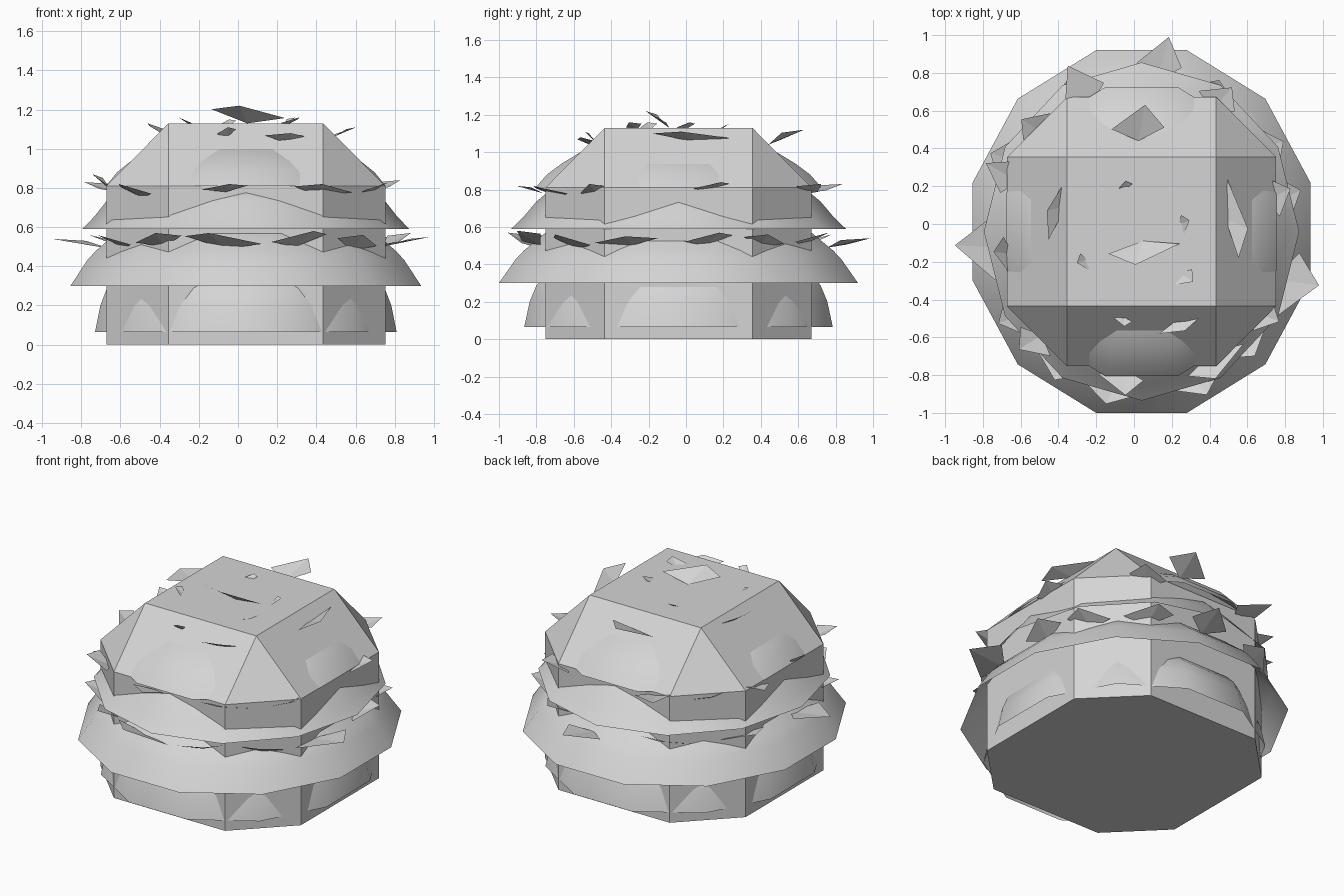
import bpy, bmesh, math

if "Cube" in bpy.data.objects:
    bpy.data.objects.remove(bpy.data.objects["Cube"])

CX, CY = 0.04, -0.04

stone = bpy.data.materials.new("plain_grey")
stone.diffuse_color = (0.66, 0.66, 0.66, 1)
stone.use_nodes = True
stone.node_tree.nodes["Principled BSDF"].inputs["Base Color"].default_value = stone.diffuse_color


def finish(name, bm, smooth=False):
    me = bpy.data.meshes.new(name)
    bm.to_mesh(me)
    bm.free()
    me.materials.append(stone)
    for p in me.polygons:
        p.use_smooth = smooth
    ob = bpy.data.objects.new(name, me)
    ob.location = (CX, CY, 0)
    bpy.context.collection.objects.link(ob)
    return ob


# Core: bevelled block with eight sides narrowing to a square top
bm = bmesh.new()
W, C = 0.712, 0.395
corners = [(C, -W), (W, -C), (W, C), (C, W), (-C, W), (-W, C), (-W, -C), (-C, -W)]
low = [bm.verts.new((x, y, 0)) for x, y in corners]
mid = [bm.verts.new((x, y, 0.81)) for x, y in corners]
top = [bm.verts.new((x, y, 1.13)) for x, y in ((C, -C), (C, C), (-C, C), (-C, -C))]
bm.faces.new(low[::-1])
bm.faces.new(top)
for i in range(8):
    j = (i + 1) % 8
    bm.faces.new((low[i], low[j], mid[j], mid[i]))
for i in range(4):
    a, b, c = mid[2 * i], mid[2 * i + 1], mid[(2 * i + 2) % 8]
    bm.faces.new((a, b, top[i]))
    bm.faces.new((b, c, top[(i + 1) % 4], top[i]))
finish("core_block", bm)


# Open twelve-sided shells poking through the core
def shell(name, rx, ry, turn, profile):
    bm = bmesh.new()
    rings = []
    for s, z in profile[:-1]:
        rings.append([bm.verts.new((rx * s * math.cos(math.radians(turn + 30 * k)),
                                    ry * s * math.sin(math.radians(turn + 30 * k)), z))
                      for k in range(12)])
    tip = bm.verts.new((0, 0, profile[-1][1]))
    for lo, hi in zip(rings, rings[1:]):
        for k in range(12):
            n = (k + 1) % 12
            bm.faces.new((lo[k], lo[n], hi[n], hi[k]))
    for k in range(12):
        bm.faces.new((rings[-1][k], rings[-1][(k + 1) % 12], tip))
    finish(name, bm, True)


shell("bottom_shell", 0.797, 0.854, 15,
      [(1, .065), (.965, .2), (.92, .29), (.86, .34), (.6, .46), (0, .55)])
shell("wide_shell", 0.927, 0.994, 15,
      [(1, .30), (.905, .43), (.86, .475), (.79, .53), (.74, .57), (.5, .68), (0, .76)])
shell("middle_shell", 0.835, 0.895, 0,
      [(1, .59), (.925, .655), (.85, .735), (.79, .78), (.6, .86), (0, .93)])
shell("upper_shell", 0.74, 0.792, 15,
      [(1, .81), (.92, .88), (.815, .94), (.685, 1.0), (.4, 1.07), (0, 1.1)])


# Leaves: folded scraps, given as angle, radius, height, half width, reach, rise
def leaves(name, rows):
    bm = bmesh.new()
    for i, (ang, r, z, w, out, rise) in enumerate(rows):
        a = math.radians(ang)
        side = 1 if i % 2 else -1

        def at(d, t, h):
            return bm.verts.new((d * math.cos(a) - t * math.sin(a),
                                 d * math.sin(a) + t * math.cos(a), h))
        inner = at(r, 0, z)
        left = at(r + out * .35, -w, z + rise * (.8 if side < 0 else .3))
        right = at(r + out * .35, w, z + rise * (.8 if side > 0 else .3))
        tip = at(r + out, side * w * .3, z + rise)
        bm.faces.new((inner, left, tip))
        bm.faces.new((inner, tip, right))
    finish(name, bm)


leaves("lower_leaves", [
    (187, .70, .49, .16, .29, .05), (340, .74, .50, .18, .24, .05),
    (262, .76, .49, .20, .17, .08), (289, .78, .50, .15, .15, .08),
    (84, .80, .49, .12, .24, .05), (12, .71, .50, .13, .16, .07),
    (35, .75, .49, .13, .14, .07), (60, .76, .50, .15, .14, .07),
    (118, .76, .49, .16, .14, .07), (150, .74, .50, .14, .16, .06),
    (215, .75, .49, .12, .15, .07), (237, .77, .50, .14, .14, .07),
    (315, .76, .48, .14, .13, .08)])

leaves("rim_leaves", [
    (158, .70, .78, .09, .20, .05), (14, .68, .79, .10, .14, .05),
    (300, .74, .76, .17, .13, .06), (325, .74, .76, .09, .13, .07),
    (226, .76, .75, .11, .14, .07), (112, .72, .78, .11, .24, .05),
    (60, .74, .77, .11, .16, .06), (262, .73, .78, .12, .14, .04),
    (190, .69, .78, .10, .10, .09), (135, .74, .76, .10, .13, .07)])

leaves("slope_leaves", [
    (8, .45, 1.06, .21, .11, .05), (161, .42, 1.06, .20, .09, .07),
    (299, .49, 1.02, .18, .08, .06), (258, .46, 1.06, .05, .05, .05),
    (92, .48, 1.04, .14, .19, .08)])

leaves("crown_leaves", [
    (278, .05, 1.13, .19, .12, .09), (313, .30, 1.12, .06, .08, .04),
    (208, .32, 1.12, .05, .06, .04), (10, .20, 1.12, .05, .06, .04),
    (110, .24, 1.12, .04, .04, .03)])
